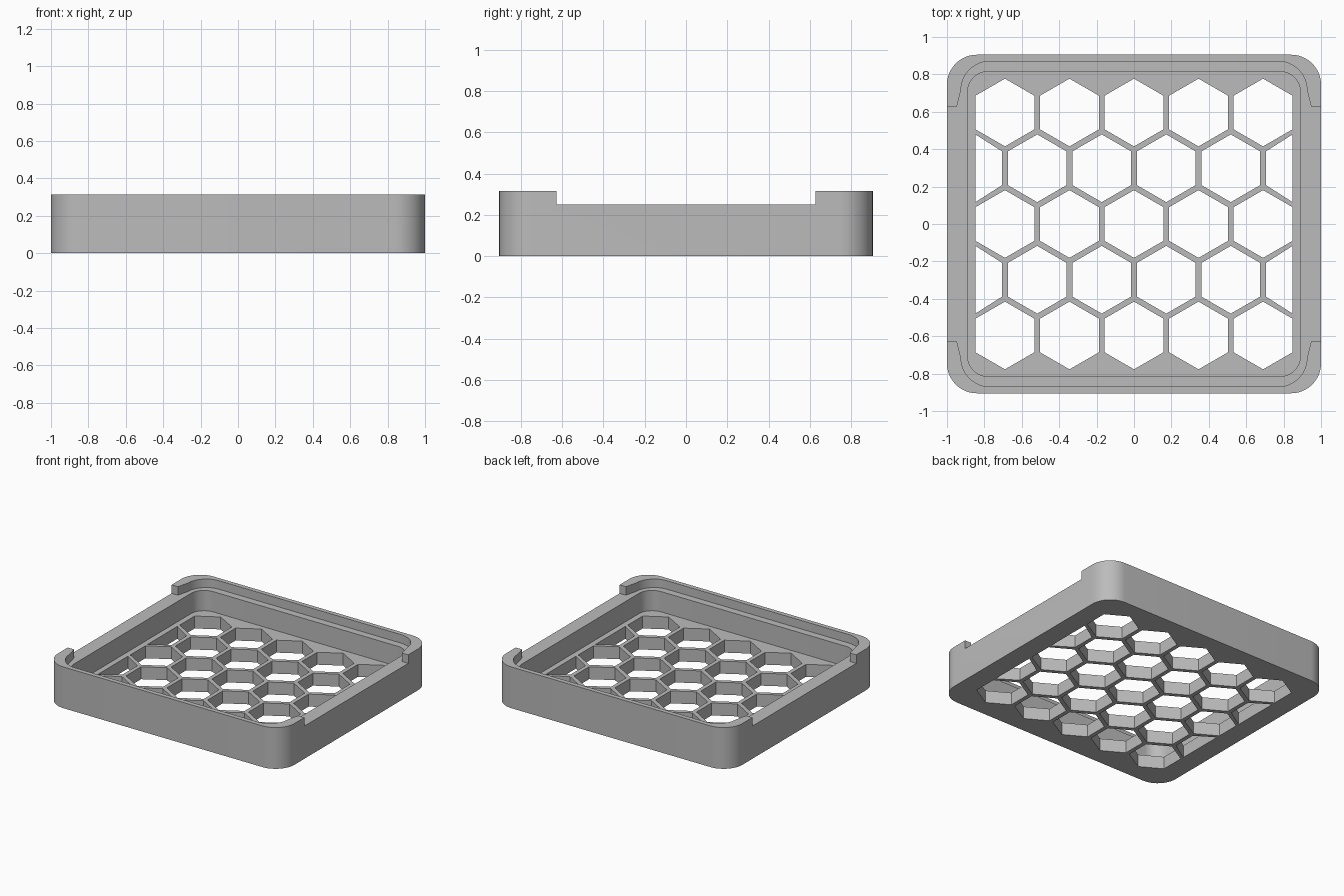
import bpy, bmesh, math

cube = bpy.data.objects.get("Cube")
if cube:
    bpy.data.objects.remove(cube, do_unlink=True)

HX, HY, TOP = 1.0, 0.905, 0.315      # outer half sizes and full height
LEDGE, FLOOR = 0.25, 0.095           # lid ledge and floor heights
NOTCH = 0.627                        # half length of the side openings
PITCH, ROW, HEX_R, GRILL_X = 0.345, 0.298, 0.181, 0.848

grey = bpy.data.materials.new("grey plastic")
grey.use_nodes = True
grey.diffuse_color = (0.5, 0.5, 0.5, 1)
grey.node_tree.nodes["Principled BSDF"].inputs["Base Color"].default_value = (0.5, 0.5, 0.5, 1)


def prisms(name, outlines, z0, z1):
    """One object made of closed outlines extruded from z0 to z1."""
    bm = bmesh.new()
    for pts in outlines:
        face = bm.faces.new([bm.verts.new((x, y, z0)) for x, y in pts])
        up = bmesh.ops.extrude_face_region(bm, geom=[face])["geom"]
        for v in up:
            if isinstance(v, bmesh.types.BMVert):
                v.co.z = z1
    bmesh.ops.recalc_face_normals(bm, faces=bm.faces)
    mesh = bpy.data.meshes.new(name)
    bm.to_mesh(mesh)
    bm.free()
    mesh.materials.append(grey)
    obj = bpy.data.objects.new(name, mesh)
    bpy.context.collection.objects.link(obj)
    return obj


def rounded(hx, hy, r, steps=12, flare=None):
    """Rounded rectangle; flare adds a point on each side, before the corner."""
    quarter = [(hx - r + r * math.cos(a), hy - r + r * math.sin(a))
               for a in (math.pi / 2 * i / steps for i in range(steps + 1))]
    if flare:
        quarter.insert(0, flare)
    left = [(-x, y) for x, y in reversed(quarter)]
    half = quarter + left
    return half + [(-x, -y) for x, y in half]


def hexagon(cx, cy):
    """Pointed-top hexagon, trimmed at the sides of the grille."""
    angles = [math.radians(30 + 60 * i) for i in range(6)]
    return [(max(-GRILL_X, min(GRILL_X, cx + HEX_R * math.cos(a))),
             cy + HEX_R * math.sin(a)) for a in angles]


# Honeycomb openings: rows of five alternate with offset rows of six
cells = []
for row in range(-2, 3):
    count = 6 if row % 2 else 5
    for i in range(count):
        cells.append(hexagon((i - (count - 1) / 2) * PITCH, row * ROW))

# Tray body and the shapes removed from it
tray = prisms("tray", [rounded(HX, HY, 0.16)], 0, TOP)
side = [(-1.2, -NOTCH), (1.2, -NOTCH), (1.2, NOTCH), (-1.2, NOTCH)]
cutters = [
    prisms("side_opening_cutter", [side], LEDGE, 0.5),
    prisms("lid_recess_cutter",
           [rounded(0.925, 0.87, 0.155, flare=(0.947, NOTCH))], LEDGE, 0.6),
    prisms("cavity_cutter", [rounded(0.89, 0.815, 0.11)], FLOOR, 0.7),
    prisms("honeycomb_cutter", cells, -0.1, 0.2),
]
for cutter in cutters:
    cutter.hide_render = True
    cut = tray.modifiers.new(cutter.name, "BOOLEAN")
    cut.operation = "DIFFERENCE"
    cut.solver = "EXACT"
    cut.object = cutter

# Apply the cuts, then drop the helpers
bpy.context.view_layer.objects.active = tray
tray.select_set(True)
for cutter in cutters:
    bpy.ops.object.modifier_apply(modifier=cutter.name)
    bpy.data.objects.remove(cutter, do_unlink=True)

bpy.ops.object.select_all(action="DESELECT")
tray.select_set(True)
bpy.ops.object.shade_smooth_by_angle(angle=math.radians(30))
